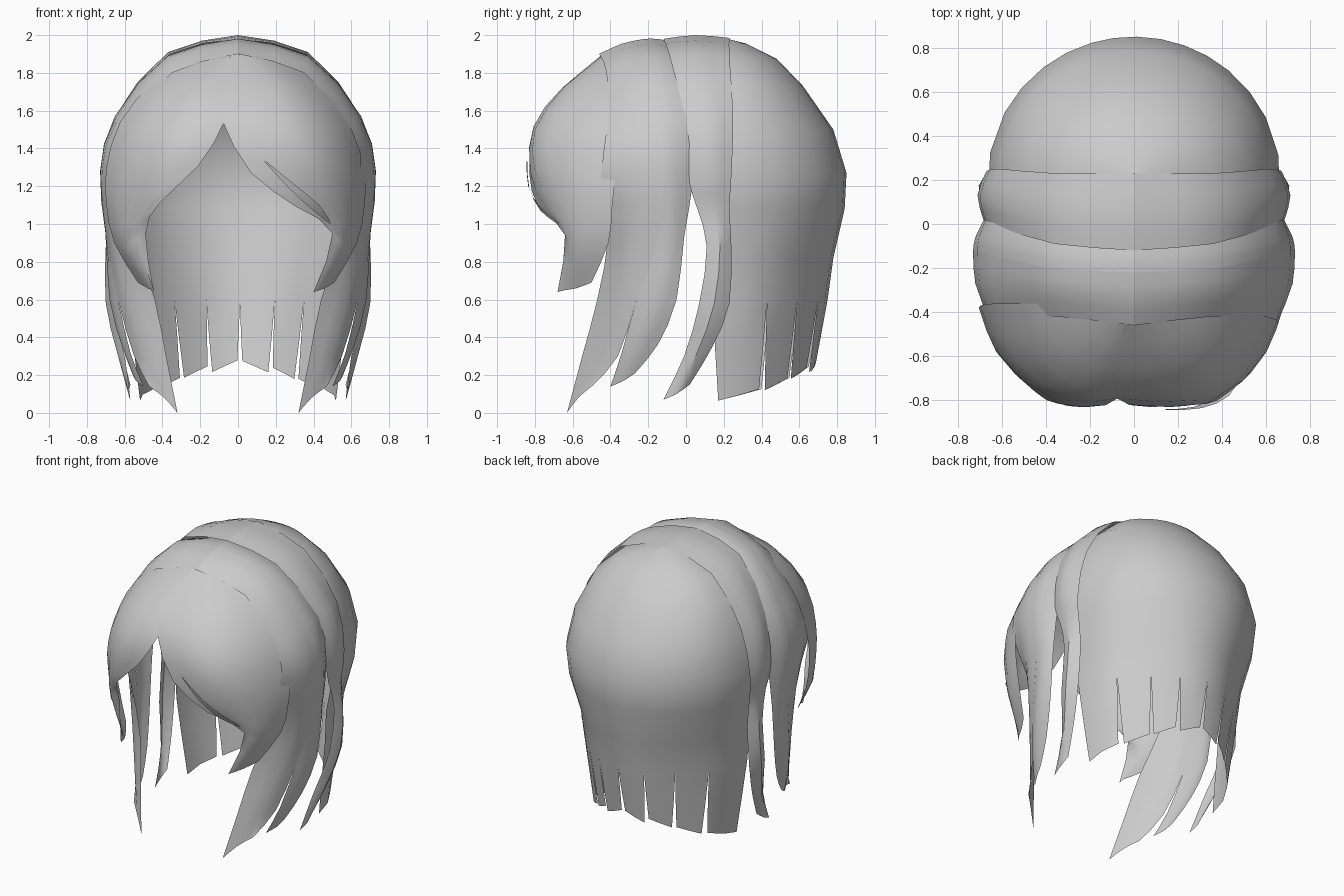
import bpy, bmesh, math
from mathutils import Vector


def curve(pts, n):
    """Catmull-Rom refinement with n segments per span."""
    p = [Vector(q) for q in pts]
    p = [2 * p[0] - p[1]] + p + [2 * p[-1] - p[-2]]
    out = []
    for i in range(1, len(p) - 2):
        a, b, c, d = p[i - 1:i + 3]
        for k in range(n):
            t = k / n
            out.append(0.5 * (2 * b + (c - a) * t + (2 * a - 5 * b + 4 * c - d) * t * t
                              + (3 * b - a - 3 * c + d) * t ** 3))
    return out + [p[-2]]


def finish(name, bm):
    bmesh.ops.remove_doubles(bm, verts=bm.verts, dist=0.0005)
    bmesh.ops.recalc_face_normals(bm, faces=bm.faces)
    c = Vector((0, 0, 1))
    if sum(f.normal.dot(f.calc_center_median() - c) * f.calc_area() for f in bm.faces) < 0:
        bmesh.ops.reverse_faces(bm, faces=bm.faces)
    me = bpy.data.meshes.new(name)
    bm.to_mesh(me)
    bm.free()
    ob = bpy.data.objects.new(name, me)
    bpy.context.collection.objects.link(ob)
    bpy.context.view_layer.objects.active = ob
    ob.select_set(True)
    bpy.ops.object.shade_smooth_by_angle(angle=math.radians(35))
    ob.select_set(False)


def grid(bm, rows):
    vs = [[bm.verts.new(p) for p in r] for r in rows]
    for r, s in zip(vs, vs[1:]):
        for i in range(len(r) - 1):
            bm.faces.new((r[i], r[i + 1], s[i + 1], s[i]))


def sheet(name, guides, sx=1, along=2, across=2):
    """Loft a lock of hair through guide curves running crown to tip."""
    cols = [curve([(x * sx, y, z) for x, y, z in g], along) for g in guides]
    rows = [curve(r, across) for r in zip(*cols)]
    bm = bmesh.new()
    grid(bm, rows)
    finish(name, bm)


# Back dome, pulled in at the rear corners low down, split into locks below z = 0.6
levels = [(1.98, .02, .02), (1.955, .15, .12), (1.875, .35, .28), (1.73, .51, .42), (1.5, .62, .58),
          (1.27, .665, .65), (1.08, .655, .64), (.82, .60, .58), (.6, .59, .55)]
bounds = [-96, -62, -38, -17, 1, 20, 40, 64, 96]


def ring(a, z, rx, ry):
    a = math.radians(a)
    k = 1 - .08 * math.sin(2 * a) ** 2 * min(1, max(0, (1.2 - z) / .6))
    return (k * rx * math.sin(a), .2 + k * ry * math.cos(a), z)


bm = bmesh.new()
for a0, a1 in zip(bounds, bounds[1:]):
    mid = (a0 + a1) / 2
    fr = (0, .5, 1)
    grid(bm, [[ring(a0 + (a1 - a0) * f, *lv) for f in fr] for lv in levels])
    low = .25 - .16 * abs(math.sin(math.radians(mid))) ** 2
    rows = []
    for t, shrink in ((0, 1), (.5, .94), (1, .84)):
        z = .6 + (low - .6) * t
        rows.append([ring(mid + (a1 - a0) * (f - .5) * shrink, z + (.06 * t * (f - .5)) * (1 if mid < 0 else -1),
                          .59 - .07 * t, .55 - .06 * t) for f in fr])
    grid(bm, rows)
finish("back_hair", bm)

# Middle band over the crown, ending in a side lock
middle = [
    [(0, -.12, 1.98), (.36, -.09, 1.9), (.625, -.01, 1.57), (.68, .01, 1.25), (.67, .06, 1.08),
     (.68, .11, .88), (.67, .07, .58), (.6, -.01, .3), (.57, -.12, .07)],
    [(0, .05, 2.0), (.37, .06, 1.91), (.65, .12, 1.57), (.71, .13, 1.25), (.68, .15, 1.08),
     (.70, .18, .88), (.70, .15, .58), (.64, .06, .32), (.58, -.05, .1)],
    [(0, .23, 1.985), (.36, .23, 1.885), (.605, .25, 1.57), (.67, .24, 1.25), (.66, .23, 1.08),
     (.65, .24, .88), (.66, .23, .58), (.62, .14, .35), (.57, .02, .15)]]

# Front band, ending in two locks that sweep forward
shared = [(0, -.22, 1.98), (.37, -.2, 1.89), (.65, -.14, 1.57), (.73, -.12, 1.28), (.70, -.14, .95),
          (.635, -.26, .6)]
front = [
    [(0, -.46, 1.9), (.35, -.42, 1.8), (.60, -.42, 1.5), (.65, -.45, 1.25), (.56, -.41, .95),
     (.44, -.47, .6), (.38, -.55, .3), (.32, -.63, 0)],
    [(0, -.34, 1.955), (.36, -.3, 1.875), (.64, -.28, 1.55), (.72, -.27, 1.28), (.67, -.28, .95),
     (.58, -.36, .6), (.49, -.46, .3), (.39, -.57, .08)],
    shared + [(.55, -.36, .3), (.47, -.5, .14)]]
rear = [
    shared + [(.57, -.34, .32), (.5, -.4, .14)],
    [(0, -.15, 1.98), (.37, -.13, 1.89), (.65, -.07, 1.57), (.72, -.06, 1.27), (.70, -.07, .95),
     (.68, -.15, .6), (.61, -.26, .34), (.54, -.33, .17)],
    [(0, -.05, 1.96), (.36, -.02, 1.86), (.62, .04, 1.56), (.67, .04, 1.25), (.67, -.01, .93),
     (.66, -.05, .6), (.61, -.15, .36), (.56, -.27, .21)]]

# Fringe halves swept from the parting to a tail by the cheek
fringe = [
    [(.06, -.41, 1.905), (.18, -.64, 1.73), (.28, -.80, 1.5), (.38, -.80, 1.28), (.48, -.71, 1.1),
     (.55, -.61, .9), (.43, -.64, .65)],
    [(.14, -.36, 1.905), (.34, -.54, 1.73), (.5, -.62, 1.5), (.58, -.6, 1.28), (.61, -.56, 1.1),
     (.59, -.54, .88), (.46, -.58, .66)],
    [(.22, -.35, 1.88), (.43, -.36, 1.75), (.60, -.36, 1.54), (.67, -.37, 1.3), (.67, -.39, 1.1),
     (.63, -.41, .9), (.51, -.5, .69)]]
edge_right = [(-.04, -.44, 1.9), (-.08, -.66, 1.71), (-.08, -.79, 1.54), (.07, -.83, 1.27), (.31, -.78, 1.09),
              (.5, -.64, .95), (.4, -.68, .64)]
edge_left = [(-.01, -.44, 1.9), (.06, -.66, 1.71), (.07, -.79, 1.54), (.2, -.83, 1.31), (.4, -.77, 1.11),
             (.47, -.64, .95), (.43, -.68, .64)]

for side, sx in (("right", 1), ("left", -1)):
    sheet("middle_band_" + side, middle, sx)
    sheet("front_band_" + side, front, sx)
    sheet("front_rear_lock_" + side, rear, sx)
sheet("fringe_right", [edge_right] + fringe, 1)
sheet("fringe_left", [edge_left] + fringe, -1.04)

# Thin loose lock on the right fringe
sheet("fringe_wisp", [
    [(.14, -.84, 1.33), (.27, -.83, 1.19), (.4, -.77, 1.07), (.49, -.68, 1.0)],
    [(.15, -.845, 1.33), (.31, -.835, 1.2), (.43, -.78, 1.1), (.49, -.68, 1.01)]], 1, 2, 1)
